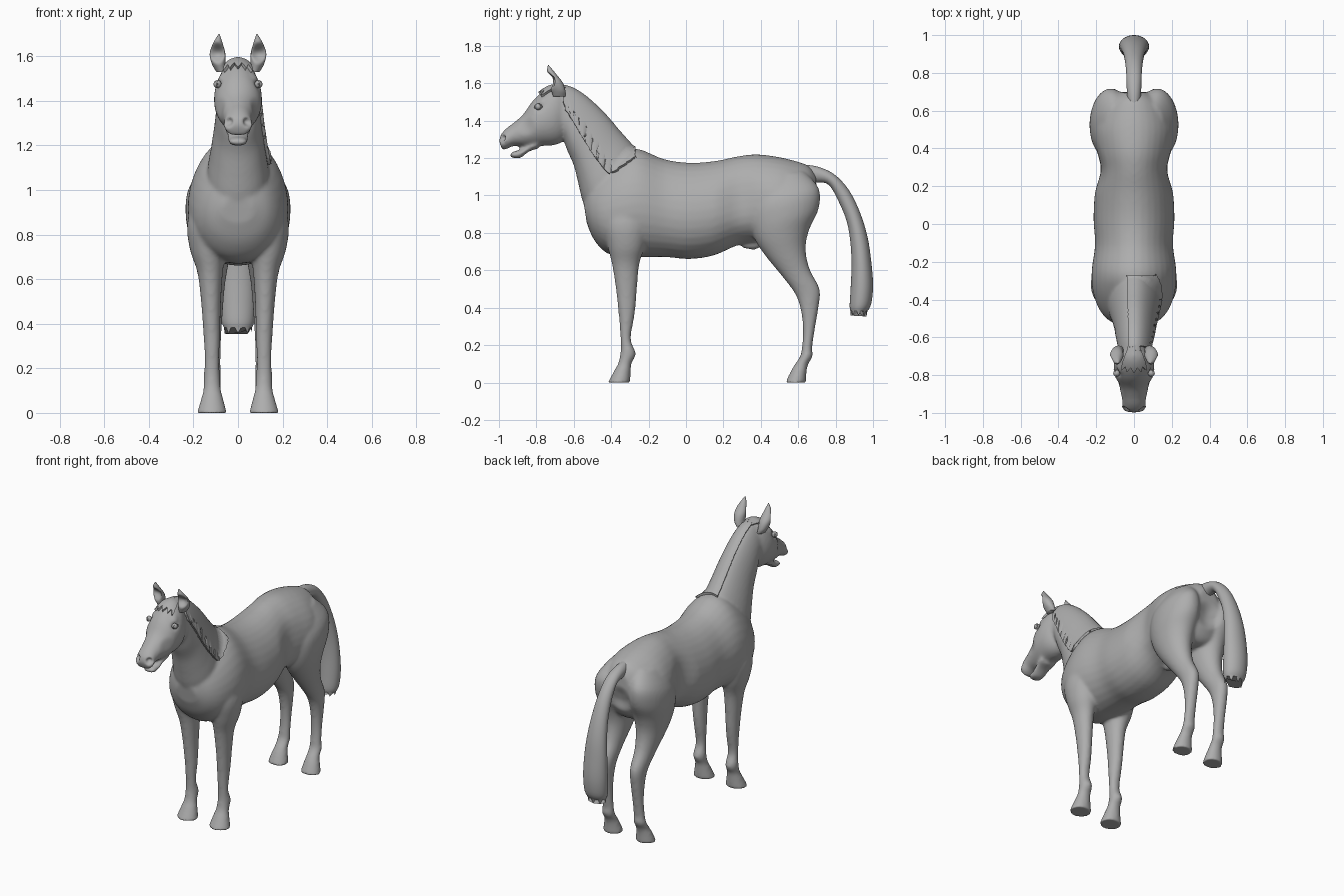
import bpy
import bmesh
import math
from mathutils import Vector

if "Cube" in bpy.data.objects:
    bpy.data.objects.remove(bpy.data.objects["Cube"], do_unlink=True)

grey = bpy.data.materials.new("plain_grey")
grey.use_nodes = True
grey.diffuse_color = (.42, .42, .42, 1)
grey.node_tree.nodes["Principled BSDF"].inputs["Base Color"].default_value = grey.diffuse_color


def spline(rows, steps):
    """Smoothly interpolate a list of equal-length tuples."""
    result = []
    for i in range(len(rows) - 1):
        a, b, c, d = (rows[max(0, min(len(rows) - 1, i + k))] for k in (-1, 0, 1, 2))
        for s in range(steps):
            t = s / steps
            result.append([q + .5 * t * (r - p + t * (2 * p - 5 * q + 4 * r - e + t * (3 * (q - r) + e - p)))
                           for p, q, r, e in zip(a, b, c, d)])
    result.append(list(rows[-1]))
    return result


def loft(bm, rows, side=1, taper=0, steps=4, sides=32):
    """Skin oval rings; a row is y, z of one edge, y, z of the other, half width, x."""
    rings = []
    for row in spline(rows, steps):
        y1, z1, y2, z2, width = row[:5]
        x = side * row[5] if len(row) > 5 else 0
        mid = Vector((x, (y1 + y2) / 2, (z1 + z2) / 2))
        up = Vector((x, y1, z1)) - mid
        ring = []
        for k in range(sides):
            t = math.tau * k / sides
            across = width * math.cos(t) * (1 - taper * math.sin(t))
            ring.append(bm.verts.new(mid + up * math.sin(t) + Vector((across, 0, 0))))
        rings.append(ring)
    for a, b in zip(rings, rings[1:]):
        for k in range(sides):
            j = (k + 1) % sides
            bm.faces.new((a[k], a[j], b[j], b[k]))
    bm.faces.new(rings[0])
    bm.faces.new(rings[-1])
    bmesh.ops.recalc_face_normals(bm, faces=bm.faces)
    return rings


def make(name, bm):
    mesh = bpy.data.meshes.new(name)
    bm.to_mesh(mesh)
    bm.free()
    obj = bpy.data.objects.new(name, mesh)
    bpy.context.collection.objects.link(obj)
    mesh.materials.append(grey)
    return obj


def bake(obj):
    """Replace the mesh by its modified result."""
    graph = bpy.context.evaluated_depsgraph_get()
    mesh = bpy.data.meshes.new_from_object(obj.evaluated_get(graph))
    obj.modifiers.clear()
    obj.data = mesh
    if not mesh.materials:
        mesh.materials.append(grey)


def smooth(obj, angle=60):
    bpy.ops.object.select_all(action='DESELECT')
    obj.select_set(True)
    bpy.context.view_layer.objects.active = obj
    bpy.ops.object.shade_smooth_by_angle(angle=math.radians(angle))


def push(verts, centre, radius, move):
    """Soft sculpting stroke, mirrored on both sides."""
    for v in verts:
        side = 1 if v.co.x > 0 else -1
        near = Vector((abs(v.co.x), v.co.y, v.co.z)) - Vector(centre)
        if near.length < radius:
            fade = (1 - (near.length / radius) ** 2) ** 2
            v.co += Vector((side * move[0], move[1], move[2])) * fade


# Profiles of the body parts
trunk = [(-.55, .98, -.53, .85, .07), (-.52, 1.08, -.49, .76, .14), (-.46, 1.15, -.42, .69, .19),
         (-.36, 1.22, -.32, .67, .22), (-.26, 1.25, -.22, .67, .222), (-.12, 1.195, -.1, .67, .205),
         (.02, 1.175, .02, .66, .213), (.16, 1.185, .15, .68, .207), (.28, 1.21, .28, .735, .185),
         (.38, 1.22, .38, .75, .2), (.5, 1.205, .5, .77, .215), (.6, 1.18, .61, .78, .19),
         (.66, 1.155, .66, .84, .14), (.695, 1.11, .7, .94, .07)]
neck = [(-.24, 1.18, -.5, .85, .13), (-.28, 1.245, -.55, .96, .135), (-.36, 1.335, -.575, 1.06, .12),
        (-.45, 1.44, -.6, 1.16, .105), (-.55, 1.53, -.635, 1.24, .095), (-.63, 1.575, -.66, 1.31, .085),
        (-.7, 1.585, -.7, 1.36, .075)]
head = [(-.66, 1.57, -.63, 1.4, .06), (-.7, 1.585, -.65, 1.3, .09), (-.76, 1.56, -.7, 1.27, .107),
        (-.82, 1.505, -.77, 1.265, .104), (-.87, 1.435, -.82, 1.262, .086), (-.92, 1.39, -.87, 1.262, .07),
        (-.96, 1.36, -.92, 1.265, .062), (-.99, 1.325, -.955, 1.25, .064), (-1, 1.29, -.98, 1.24, .05)]
jaw = [(-.8, 1.3, -.79, 1.25, .06), (-.85, 1.265, -.84, 1.235, .052), (-.89, 1.245, -.885, 1.2, .045),
       (-.925, 1.234, -.925, 1.2, .042), (-.942, 1.222, -.94, 1.207, .025)]
belly = [(.3, .75, .3, .72, .02), (.36, .77, .37, .71, .03), (.42, .78, .42, .74, .02)]
front_leg = [(-.42, 1, -.2, 1, .06, .13), (-.44, .85, -.2, .85, .085, .143), (-.42, .73, -.22, .73, .08, .135),
             (-.395, .63, -.25, .63, .057, .125), (-.375, .5, -.262, .5, .045, .121),
             (-.365, .41, -.27, .4, .04, .119), (-.357, .33, -.28, .33, .037, .117),
             (-.35, .23, -.295, .23, .033, .117), (-.35, .17, -.268, .155, .038, .117),
             (-.36, .11, -.29, .105, .039, .116), (-.38, .07, -.295, .07, .048, .116),
             (-.42, -.003, -.298, -.003, .068, .117)]
hind_leg = [(.36, 1.08, .63, 1.13, .07, .09), (.33, .95, .71, 1.04, .105, .12), (.34, .85, .71, .93, .115, .12),
            (.37, .76, .66, .82, .1, .12), (.43, .67, .64, .72, .08, .118), (.52, .56, .66, .61, .058, .115),
            (.585, .47, .715, .5, .046, .112), (.615, .38, .71, .41, .04, .112), (.625, .28, .69, .29, .035, .112),
            (.62, .19, .675, .19, .036, .113), (.61, .14, .677, .14, .04, .115), (.58, .095, .655, .1, .04, .115),
            (.56, .06, .645, .06, .049, .117), (.53, -.003, .642, -.003, .064, .118)]

# Body: overlapping lofts fused into one smooth skin
bm = bmesh.new()
loft(bm, trunk, taper=.12)
loft(bm, neck, taper=.2)
loft(bm, head)
loft(bm, jaw)
loft(bm, belly)
for side in (-1, 1):
    loft(bm, front_leg, side)
    loft(bm, hind_leg, side)
body = make("body", bm)
fuse = body.modifiers.new("fuse", 'REMESH')
fuse.mode = 'VOXEL'
fuse.voxel_size = .009
relax = body.modifiers.new("relax", 'SMOOTH')
relax.factor = .5
relax.iterations = 12
bake(body)

# Sculpted nostrils, eye sockets, cheeks and rump groove
skin = body.data.vertices
push(skin, (.045, -.985, 1.305), .028, (-.014, .02, 0))
push(skin, (.1, -.79, 1.475), .04, (-.01, 0, 0))
push(skin, (.09, -.775, 1.52), .045, (.01, -.004, 0))
push(skin, (.095, -.86, 1.37), .06, (-.008, 0, 0))
push(skin, (0, .71, .93), .1, (0, -.03, 0))
push(skin, (.19, .3, .98), .16, (-.012, 0, 0))
for v in skin:
    v.co.z = max(v.co.z, 0)
smooth(body, 180)

# Ears: leaf-shaped cups
ear = [(-.71, 1.53, -.645, 1.53, .022, .075), (-.725, 1.575, -.645, 1.56, .031, .087),
       (-.738, 1.62, -.66, 1.605, .035, .092), (-.744, 1.66, -.695, 1.65, .023, .091),
       (-.738, 1.699, -.734, 1.697, .003, .085)]
for label, side in (("right_ear", -1), ("left_ear", 1)):
    bm = bmesh.new()
    loft(bm, ear, side, steps=6)
    push(bm.verts, (.097, -.738, 1.615), .055, (-.006, .04, 0))
    smooth(make(label, bm))

# Eyes with lids
for label, side in (("right", -1), ("left", 1)):
    bm = bmesh.new()
    bmesh.ops.create_uvsphere(bm, u_segments=20, v_segments=12, radius=.018)
    eye = make(label + "_eye", bm)
    eye.location = (side * .092, -.79, 1.475)
    smooth(eye)
    bpy.ops.mesh.primitive_torus_add(major_radius=.019, minor_radius=.004, major_segments=24, minor_segments=8,
                                     location=(side * .099, -.79, 1.475), rotation=(0, math.pi / 2, side * -.25))
    lid = bpy.context.object
    lid.name = label + "_eyelid"
    lid.scale = (.7, 1, 1)
    lid.data.materials.append(grey)
    smooth(lid)

# Tail with a ragged end
tail = [(.62, 1.165, .66, 1.06, .035), (.7, 1.155, .71, 1.07, .038), (.79, 1.115, .765, 1.055, .04),
        (.87, 1.03, .815, .97, .045), (.93, .91, .86, .86, .054), (.97, .78, .88, .74, .066),
        (.99, .65, .885, .62, .076), (1, .52, .88, .5, .08), (.99, .42, .875, .41, .074),
        (.965, .375, .88, .38, .06)]
bm = bmesh.new()
for k, v in enumerate(loft(bm, tail)[-1]):
    v.co.z += (-.022, 0, .015, 0)[k % 4]
smooth(make("tail", bm))


def hair(name, columns, rows, place):
    """A sheet of hair that clings to the body."""
    bm = bmesh.new()
    grid = [[bm.verts.new(place(i / columns, j / rows)) for j in range(rows + 1)] for i in range(columns + 1)]
    for a, b in zip(grid, grid[1:]):
        for j in range(rows):
            bm.faces.new((a[j], b[j], b[j + 1], a[j + 1]))
    obj = make(name, bm)
    cling = obj.modifiers.new("cling", 'SHRINKWRAP')
    cling.target = body
    cling.wrap_mode = 'ABOVE_SURFACE'
    cling.offset = .005
    thick = obj.modifiers.new("thick", 'SOLIDIFY')
    thick.thickness = .018
    thick.offset = 0
    bake(obj)
    smooth(obj, 50)


# Mane: crest line paired with the hanging edge on the left side
locks = spline([(-.64, 1.59, -.645, 1.47), (-.58, 1.56, -.6, 1.39), (-.5, 1.5, -.55, 1.3), (-.42, 1.42, -.48, 1.2),
                (-.35, 1.34, -.41, 1.13), (-.29, 1.27, -.32, 1.19), (-.27, 1.25, -.275, 1.24)], 12)


def mane_point(u, v):
    index = round(u * (len(locks) - 1))
    y1, z1, y2, z2 = locks[index]
    ragged = (index % 6) / 6 * (1 - u) * v ** 4
    start = Vector((-.045, y1, z1 + .02))
    bend = Vector((.14, y1, z1 + .03))
    end = Vector((.15, y2 + .03 * ragged, z2 - .045 * ragged))
    return start.lerp(bend, v).lerp(bend.lerp(end, v), v)


hair("mane", len(locks) - 1, 20, mane_point)


# Forelock between the ears
def forelock_point(u, v):
    tooth = abs((u * 5) % 1 - .5) * v ** 3
    across = (u - .5) * (.09 + .08 * v)
    return Vector((across, -.64 - .14 * v + .04 * tooth, 1.6 - .06 * v * v + .06 * tooth))


hair("forelock", 40, 14, forelock_point)
